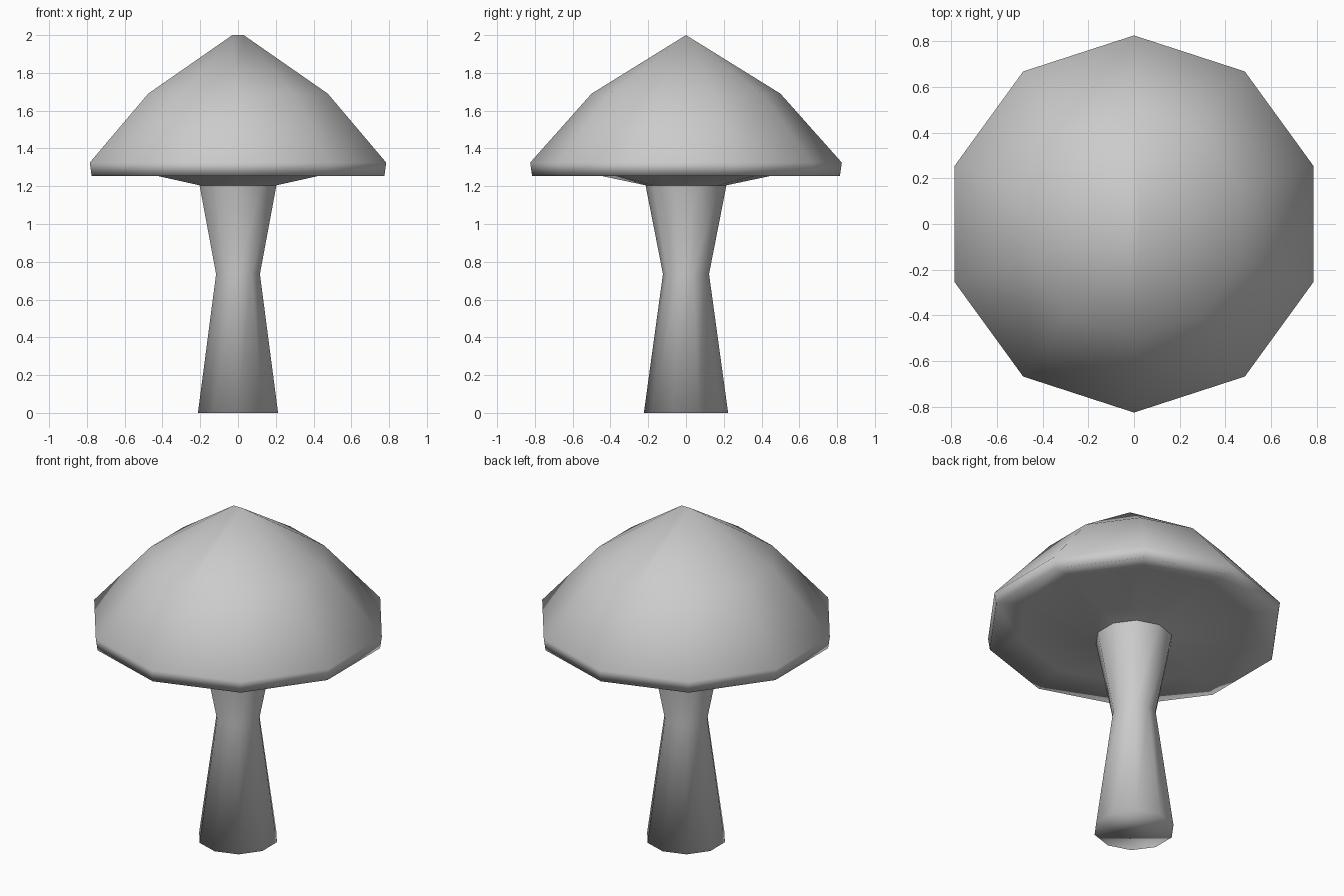
import bpy, bmesh, math

if "Cube" in bpy.data.objects:
    bpy.data.objects.remove(bpy.data.objects["Cube"])

SIDES = 10


def ring(bm, r, z):
    # decagon with corners on the +y and -y axes
    return [bm.verts.new((r * math.cos(math.radians(18 + 36 * k)),
                          r * math.sin(math.radians(18 + 36 * k)), z))
            for k in range(SIDES)]


def lathe(bm, profile):
    rings = [ring(bm, r, z) for r, z in profile]
    for a, b in zip(rings, rings[1:]):
        for k in range(SIDES):
            n = (k + 1) % SIDES
            bm.faces.new((a[k], a[n], b[n], b[k]))
    return rings


def finish(bm, name):
    bmesh.ops.recalc_face_normals(bm, faces=bm.faces)
    mesh = bpy.data.meshes.new(name)
    bm.to_mesh(mesh)
    bm.free()
    obj = bpy.data.objects.new(name, mesh)
    bpy.context.collection.objects.link(obj)
    mesh.shade_smooth()
    return obj


# stem: waisted, closed at the foot
bm = bmesh.new()
rings = lathe(bm, [(0.223, 0), (0.122, 0.735), (0.214, 1.205)])
bm.faces.new(rings[0])
finish(bm, "stem")

# cap: gill underside, rim, dome and a short ridge at the tip
bm = bmesh.new()
rings = lathe(bm, [(0.214, 1.205), (0.64, 1.295), (0.815, 1.255),
                   (0.825, 1.325), (0.5, 1.69)])
top = rings[-1]
tips = [bm.verts.new((x, 0, 2.0)) for x in (0.03, -0.03)]
for k in range(SIDES):
    a, b = top[k], top[(k + 1) % SIDES]
    bm.faces.new((a, b, tips[0] if a.co.x + b.co.x > 0 else tips[1]))
for v in top:
    if abs(v.co.x) < 0.01:
        bm.faces.new((v, tips[0], tips[1]))
finish(bm, "cap")
